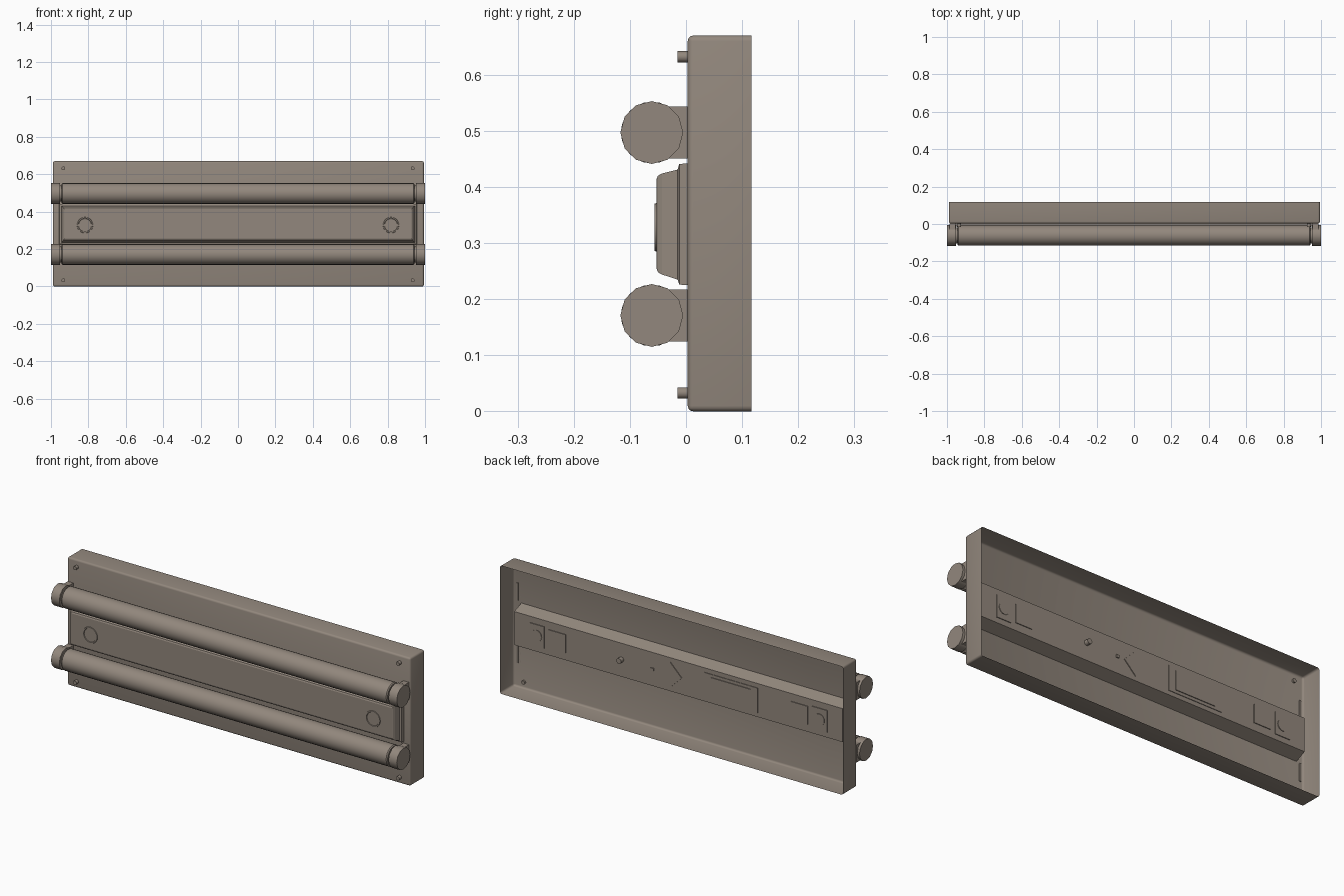
import bpy, bmesh, math
from mathutils import Matrix, Vector

if "Cube" in bpy.data.objects:
    bpy.data.objects.remove(bpy.data.objects["Cube"])


def material(name, rgb):
    m = bpy.data.materials.new(name)
    m.diffuse_color = (*rgb, 1)
    m.use_nodes = True
    m.node_tree.nodes["Principled BSDF"].inputs["Base Color"].default_value = m.diffuse_color
    return m


METAL = material("warm grey metal", (0.29, 0.245, 0.205))


def finish(name, bm, smooth=None):
    bmesh.ops.recalc_face_normals(bm, faces=bm.faces)
    me = bpy.data.meshes.new(name)
    bm.to_mesh(me)
    bm.free()
    me.materials.append(METAL)
    ob = bpy.data.objects.new(name, me)
    bpy.context.collection.objects.link(ob)
    if smooth:
        bpy.ops.object.select_all(action='DESELECT')
        ob.select_set(True)
        bpy.context.view_layer.objects.active = ob
        bpy.ops.object.shade_smooth_by_angle(angle=math.radians(smooth))
    return ob


def loft(name, sections, cx=0.0, cap_last=True, bevel=0):
    """Stack of rectangles (y, half_x, z0, z1), joined front to back."""
    bm = bmesh.new()
    rings = []
    for y, hx, z0, z1 in sections:
        rings.append([bm.verts.new((cx + sx * hx, y, z)) for sx, z in
                      ((-1, z0), (1, z0), (1, z1), (-1, z1))])
    for a, b in zip(rings, rings[1:]):
        for i in range(4):
            j = (i + 1) % 4
            bm.faces.new((a[i], a[j], b[j], b[i]))
    bm.faces.new(rings[0])
    if cap_last:
        bm.faces.new(rings[-1])
    if bevel:
        edges = [e for e in bm.edges if not e.is_boundary]
        bmesh.ops.bevel(bm, geom=edges, offset=bevel, segments=3, profile=0.5, affect='EDGES')
    return finish(name, bm, 35 if bevel else None)


def lathe(name, profile, origin, axis, sides):
    """Turn (distance along axis, radius) pairs around an axis; radius 0 closes an end."""
    bm = bmesh.new()
    rings = [[bm.verts.new((r * math.cos(2 * math.pi * i / sides),
                            r * math.sin(2 * math.pi * i / sides), d))
              for i in range(sides)] for d, r in profile]
    for a, b in zip(rings, rings[1:]):
        for i in range(sides):
            j = (i + 1) % sides
            bm.faces.new((a[i], a[j], b[j], b[i]))
    bmesh.ops.remove_doubles(bm, verts=bm.verts, dist=1e-5)
    rot = Vector((0, 0, 1)).rotation_difference(Vector(axis)).to_matrix().to_4x4()
    bm.transform(Matrix.Translation(origin) @ rot)
    return finish(name, bm, 35)


def plate(name, x, z, w, h, y, turn=0, depth=0.006):
    """Thin plate on the rear of the channel."""
    bm = bmesh.new()
    bmesh.ops.create_cube(bm, size=1)
    bm.transform(Matrix.Translation((x, y, z)) @ Matrix.Rotation(turn, 4, 'Y')
                 @ Matrix.Diagonal((w, depth, h, 1)))
    return finish(name, bm)


# Pan housing: thin shell, open at the back
loft("housing", [(0.003, 0.992, 0, 0.67), (0.117, 0.992, 0, 0.67)],
     cx=0.002, cap_last=False, bevel=0.01)

# Raised front cover with flange and tapered sides
loft("front_cover", [(-0.053, 0.928, 0.256, 0.413), (-0.050, 0.933, 0.248, 0.420),
                     (-0.043, 0.937, 0.244, 0.424), (-0.015, 0.945, 0.235, 0.431),
                     (-0.012, 0.955, 0.226, 0.441), (0.004, 0.957, 0.225, 0.442)])

# Wiring channel standing into the housing from behind
loft("rear_channel", [(0.004, 0.95, 0.220, 0.442), (0.062, 0.95, 0.245, 0.420)])

# Tubes, end caps and sockets
RY = -0.061
for row, z in (("lower", 0.171), ("upper", 0.497)):
    lathe(row + "_tube", [(-0.943, 0), (-0.943, 0.05), (-0.938, 0.055),
                          (0.938, 0.055), (0.943, 0.05), (0.943, 0)],
          (0, RY, z), (1, 0, 0), 24)
    for s in (-1, 1):
        lathe(row + "_tube_neck", [(0.94, 0.042), (0.955, 0.042)], (0, RY, z), (s, 0, 0), 12)
        lathe(row + "_end_cap", [(0.952, 0), (0.952, 0.056), (1.0, 0.056), (1.0, 0)],
              (0, RY, z), (s, 0, 0), 12)
        loft(row + "_socket", [(-0.045, 0.016, z - 0.046, z + 0.046),
                               (0.003, 0.016, z - 0.046, z + 0.046)], cx=s * 0.971)
        loft(row + "_socket_tab", [(0.0, 0.005, z - 0.046, z + 0.046),
                                   (0.008, 0.005, z - 0.046, z + 0.046)], cx=s * 0.972)

for s in (-1, 1):
    # Corner screws through the front plate
    for z in (0.033, 0.632):
        lathe("corner_screw", [(-0.015, 0), (-0.015, 0.010), (0.012, 0.010), (0.012, 0)],
              (s * 0.934, 0, z), (0, 1, 0), 12)
    # Ring fasteners on the cover, with their backing plates
    lathe("cover_ring", [(-0.050, 0.044), (-0.056, 0.042), (-0.056, 0.036), (-0.050, 0.033)],
          (s * 0.818, 0, 0.328), (0, 1, 0), 20)
    plate("ring_backing", s * 0.818, 0.330, 0.085, 0.115, 0.063)
    lathe("backing_disc", [(0.064, 0.03), (0.069, 0.03), (0.069, 0)],
          (s * 0.818, 0, 0.330), (0, 1, 0), 16)
    plate("knockout_plate", s * 0.70, 0.332, 0.098, 0.095, 0.063)

# Fittings on the rear of the channel
plate("diamond_plate", 0.045, 0.332, 0.092, 0.092, 0.063, math.pi / 4)
plate("ballast_base", -0.305, 0.332, 0.31, 0.13, 0.062)
plate("ballast_plate", -0.305, 0.332, 0.23, 0.10, 0.066)
lathe("cable_bush", [(0.06, 0.014), (0.085, 0.014), (0.085, 0)], (0.33, 0, 0.335), (0, 1, 0), 12)
plate("small_stud", 0.15, 0.332, 0.015, 0.015, 0.064)
